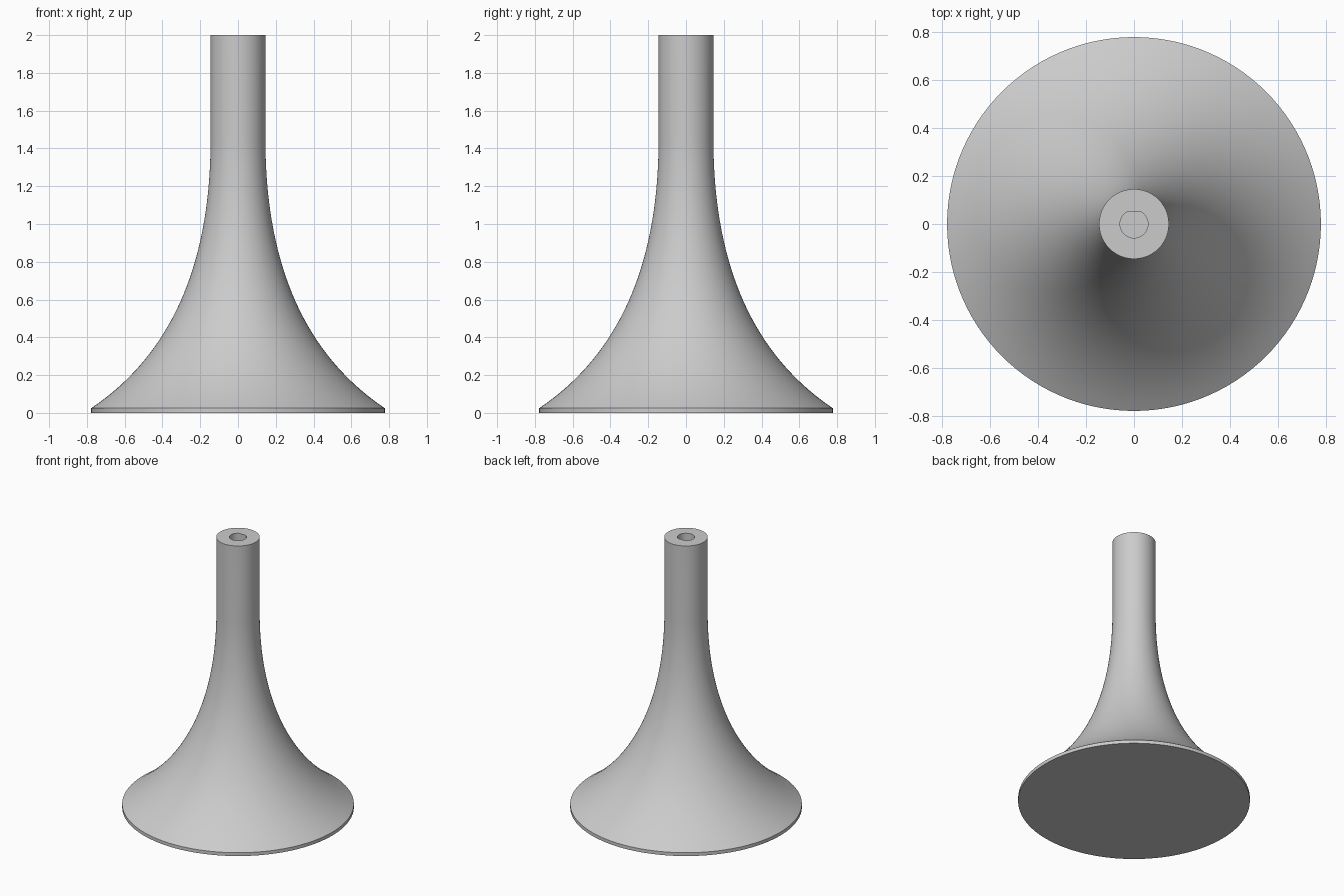
import bpy, bmesh
from math import cos, sin, pi, radians

SIDES = 120
BASE_R, STEM_R, HOLE_R = 0.777, 0.145, 0.058
LIP, FLARE_TOP, HEIGHT, HOLE_DEPTH = 0.025, 1.45, 2.0, 0.3
HOLE_FLAT = HOLE_R * sin(pi / 3)

cube = bpy.data.objects.get("Cube")
if cube:
    bpy.data.objects.remove(cube, do_unlink=True)

grey = bpy.data.materials.new("plain grey")
grey.use_nodes = True
colour = (0.6, 0.6, 0.6, 1)
grey.diffuse_color = colour
grey.node_tree.nodes["Principled BSDF"].inputs["Base Color"].default_value = colour

bm = bmesh.new()


def ring(radius, z, flat=None):
    """Circle of vertices, optionally cut straight across at y = flat."""
    points = []
    for i in range(SIDES):
        a = 2 * pi * i / SIDES
        x, y = radius * cos(a), radius * sin(a)
        if flat is not None:
            y = min(y, flat)
        points.append(bm.verts.new((x, y, z)))
    return points


# Flared outside: thin lip, then a curve that runs into the straight stem
rings = [ring(BASE_R, 0)]
steps = 40
for i in range(steps + 1):
    t = i / steps
    u = 1 - t
    radius = STEM_R + (BASE_R - STEM_R) * u * u
    z = LIP * u * u + 2 * t * u * 0.45 + FLARE_TOP * t * t
    rings.append(ring(radius, z))
rings.append(ring(STEM_R, HEIGHT))

# D-shaped blind socket in the top
rings.append(ring(HOLE_R, HEIGHT, HOLE_FLAT))
rings.append(ring(HOLE_R, HEIGHT - HOLE_DEPTH, HOLE_FLAT))

# Skin the rings and close the underside and the socket floor
for low, high in zip(rings, rings[1:]):
    for i in range(SIDES):
        j = (i + 1) % SIDES
        bm.faces.new((low[i], low[j], high[j], high[i]))
bm.faces.new(rings[0][::-1])
bm.faces.new(rings[-1])
bmesh.ops.recalc_face_normals(bm, faces=bm.faces)

mesh = bpy.data.meshes.new("flared_stand")
bm.to_mesh(mesh)
bm.free()
mesh.materials.append(grey)
stand = bpy.data.objects.new("flared_stand", mesh)
bpy.context.collection.objects.link(stand)

# Smooth sides with crisp rims
bpy.ops.object.select_all(action="DESELECT")
stand.select_set(True)
bpy.context.view_layer.objects.active = stand
bpy.ops.object.shade_smooth_by_angle(angle=radians(20))
